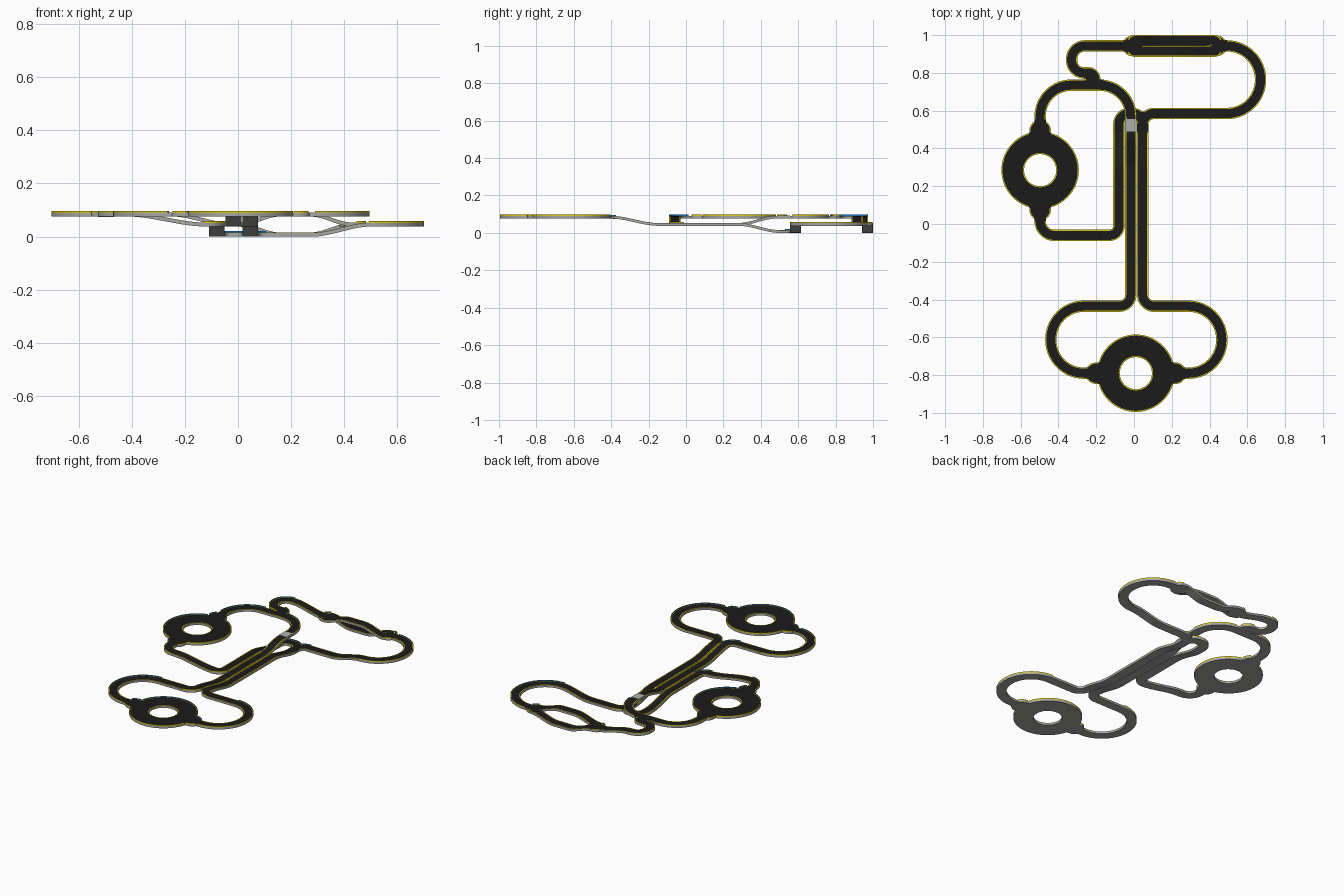
import bpy, bmesh, math
from mathutils import Vector

if "Cube" in bpy.data.objects:
    bpy.data.objects.remove(bpy.data.objects["Cube"])

LEVEL, THICK, HALF = 0.038, 0.014, 0.03
LINE_W, LINE_H, RAIL_W, RAIL_H = 0.006, 0.001, 0.003, 0.007


def material(name, col):
    m = bpy.data.materials.new(name)
    m.diffuse_color = (*col, 1)
    m.use_nodes = True
    m.node_tree.nodes["Principled BSDF"].inputs["Base Color"].default_value = m.diffuse_color
    return m


ASPHALT = material("dark asphalt", (0.011, 0.011, 0.011))
GRAY = material("concrete gray", (0.38, 0.38, 0.37))
YELLOW = material("edge yellow", (0.75, 0.6, 0.005))
BLUE = material("barrier blue", (0.01, 0.19, 0.58))
LIGHT = material("start line gray", (0.42, 0.42, 0.4))


def ramp(v, a, b):
    t = max(0, min(1, (v - a) / (b - a)))
    return t * t * (3 - 2 * t)


def route(corners, height):
    """Polyline with rounded corners (x, y, radius), evenly resampled, lifted by height(x, y)."""
    pts = [Vector(corners[0][:2])]

    def line_to(q):
        p = pts[-1].copy()
        n = max(1, math.ceil((q - p).length / 0.02))
        if (q - p).length > 1e-4:
            pts.extend(p.lerp(q, i / n) for i in range(1, n + 1))

    for i in range(1, len(corners) - 1):
        c, r = Vector(corners[i][:2]), corners[i][2]
        a = (Vector(corners[i - 1][:2]) - c).normalized()
        b = (Vector(corners[i + 1][:2]) - c).normalized()
        half = a.angle(b) / 2
        t = r / math.tan(half)
        line_to(c + a * t)
        o = c + (a + b).normalized() * (r / math.sin(half))
        s, e = c + a * t - o, c + b * t - o
        turn = -s.angle_signed(e)
        n = 14
        for k in range(1, n + 1):
            w = turn * k / n
            pts.append(o + Vector((s.x * math.cos(w) - s.y * math.sin(w),
                                   s.x * math.sin(w) + s.y * math.cos(w))))
    line_to(Vector(corners[-1][:2]))
    return [Vector((p.x, p.y, LEVEL * height(p.x, p.y))) for p in pts]


def side_normals(pts, closed=False):
    out, n = [], len(pts)
    for i in range(n):
        p = pts[i - 1] if closed or i else pts[0]
        q = pts[(i + 1) % n] if closed or i < n - 1 else pts[-1]
        d = q - p
        out.append(Vector((-d.y, d.x, 0)).normalized())
    return out


def make(name, bm, mats):
    bmesh.ops.recalc_face_normals(bm, faces=bm.faces)
    me = bpy.data.meshes.new(name)
    bm.to_mesh(me)
    bm.free()
    for m in mats:
        me.materials.append(m)
    ob = bpy.data.objects.new(name, me)
    bpy.context.collection.objects.link(ob)
    return ob


def sweep(bm, pts, normals, profile, slots, closed=False):
    """Sweep a closed (offset, height) profile; slots gives a material per side."""
    rings = [[bm.verts.new(p + n * o + Vector((0, 0, h))) for o, h in profile]
             for p, n in zip(pts, normals)]
    k = len(profile)
    for i in range(len(rings) - (0 if closed else 1)):
        a, b = rings[i], rings[(i + 1) % len(rings)]
        for j in range(k):
            f = bm.faces.new((a[j], a[(j + 1) % k], b[(j + 1) % k], b[j]))
            f.material_index = slots[j]
    if not closed:
        bm.faces.new(rings[0]).material_index = slots[-1]
        bm.faces.new(rings[-1]).material_index = slots[-1]


def slab(half):
    return [(half, THICK), (-half, THICK), (-half, 0), (half, 0)]


def lens(x):
    return ramp(x, 0.0, 0.16) - ramp(x, 0.27, 0.43)


# Road routes
roads = {
    "west_track": route(
        [(-.497, .45), (-.497, .735, .165), (-.017, .735, .165), (-.017, -.435, .06),
         (-.44, -.435, .175), (-.44, -.79, .175), (-.15, -.79)],
        lambda x, y: 2 - ramp(y, -.4, -.15) + ramp(y, .28, .48)),
    "east_track": route(
        [(.17, -.79), (.465, -.79, .176), (.465, -.435, .176), (.046, -.435, .06),
         (.046, .585, .06), (.67, .585, .178), (.67, .943, .178), (.44, .943)],
        lambda x, y: 2 - ramp(y, -.4, -.15) - ramp(y, .28, .5)
        + (ramp(x, .28, .5) if y > .2 else 0) + (1 if y > .8 and x < .5 else 0) * (1 - ramp(x, .28, .5))),
    "third_track": route(
        [(-.497, .12), (-.497, -.06, .075), (-.08, -.06, .05), (-.08, .585, .055),
         (.046, .585, .055), (.046, .5)],
        lambda x, y: 1 + ramp(-x, .12, .42) - ramp(y, .28, .5)),
    "lower_lane": route([(.445, .95), (.43, .97, .005), (0, .97, .005), (-.015, .95)],
                        lambda x, y: 1 - lens(x)),
    "upper_lane": route([(.445, .935), (.43, .915, .005), (0, .915, .005), (-.015, .935)],
                        lambda x, y: 1 + lens(x)),
    "north_track": route(
        [(0, .943), (-.33, .943, .07), (-.33, .8, .065), (-.215, .8, .03), (-.2, .74)],
        lambda x, y: 1 + (ramp(-x, .03, .25) if y > .88 else 1)),
}

# Junction pads and roundabouts: centre, level, outer and inner radius
discs = {
    "west_roundabout": (-.497, .285, 2, .205, .085),
    "south_roundabout": (.01, -.79, 2, .205, .085),
    "west_pad_south": (-.497, .075, 2, .057, 0),
    "west_pad_north": (-.497, .495, 2, .057, 0),
    "south_pad_west": (-.2, -.79, 2, .057, 0),
    "south_pad_east": (.22, -.79, 2, .057, 0),
    "split_pad_east": (.437, .943, 1, .055, 0),
    "split_pad_west": (-.007, .943, 1, .055, 0),
    "merge_pad": (-.235, .79, 2, .036, 0),
}


def circle(x, y, level, r):
    n = 64 if r > .1 else 40
    return [Vector((x + r * math.cos(math.tau * i / n), y + r * math.sin(math.tau * i / n),
                    level * LEVEL)) for i in range(n)]


def covered(p, own):
    """True if an edge point would lie in the middle of another road or pad."""
    for name, pts in roads.items():
        if name != own:
            for q in pts:
                if abs(p.z - q.z) < .014 and (p.xy - q.xy).length < HALF - .0025:
                    return True
    for name, (x, y, lv, ro, ri) in discs.items():
        lane_on_pad = own.endswith("_lane") and name.startswith("split")
        if name != own and not lane_on_pad and abs(p.z - lv * LEVEL) < .014:
            if ri - .001 < (p.xy - Vector((x, y))).length < ro - .004:
                return True
    return False


def edging(name, pts, edges, closed=False):
    """Painted edge lines, plus raised barriers (blue inside) on the outside of bends."""
    bm = bmesh.new()
    nrm = side_normals(pts, closed)
    if closed:
        pts, nrm = pts + pts[:1], nrm + nrm[:1]
    last = len(pts) - 1
    bend = [nrm[max(0, i - 1)].cross(nrm[min(last, i + 1)]).z for i in range(last + 1)]
    for edge, inward in edges:
        clear = [not covered(p + n * (edge + inward * .003), name) for p, n in zip(pts, nrm)]
        outside = [c and b * inward > .03 and not name.endswith(("_pad", "_lane"))
                   for c, b in zip(clear, bend)]
        for keep, w, h, inner_slot in ((clear, LINE_W, LINE_H, 0), (outside, RAIL_W, RAIL_H, 1)):
            inner = edge + inward * w
            prof = [(edge, THICK - .001), (edge, THICK + h), (inner, THICK + h), (inner, THICK - .001)]
            run = []
            for i in range(last + 2):
                if i <= last and keep[i]:
                    run.append(i)
                    continue
                if len(run) > 1:
                    sweep(bm, [pts[k] for k in run], [nrm[k] for k in run], prof,
                          (0, 0, inner_slot, 0))
                run = []
    make(name + "_edging", bm, [YELLOW, BLUE])


for name, pts in roads.items():
    bm = bmesh.new()
    sweep(bm, pts, side_normals(pts), slab(HALF), (0, 1, 1, 1))
    make(name, bm, [ASPHALT, GRAY])
    edging(name, pts, [(HALF, -1), (-HALF, 1)])

for name, (x, y, lv, ro, ri) in discs.items():
    bm = bmesh.new()
    if ri:
        mid = circle(x, y, lv, (ro + ri) / 2)
        half = (ro - ri) / 2
        sweep(bm, mid, side_normals(mid, True), slab(half), (0, 1, 1, 1), True)
        edging(name, mid, [(half, -1), (-half, 1)], True)
    else:
        ring = circle(x, y, lv, ro)
        low = [bm.verts.new(p) for p in ring]
        top = [bm.verts.new(p + Vector((0, 0, THICK))) for p in ring]
        bm.faces.new(top).material_index = 0
        bm.faces.new(low[::-1]).material_index = 1
        for i in range(len(ring)):
            j = (i + 1) % len(ring)
            bm.faces.new((low[i], low[j], top[j], top[i])).material_index = 1
        edging(name, ring, [(0, 1)], True)
    make(name, bm, [ASPHALT, GRAY])

# Start line plate
bm = bmesh.new()
bmesh.ops.create_cube(bm, size=1)
bmesh.ops.scale(bm, vec=(.056, .065, .003), verts=bm.verts)
bmesh.ops.translate(bm, vec=(-.017, .523, 2 * LEVEL + THICK + .001), verts=bm.verts)
make("start_line", bm, [LIGHT])
